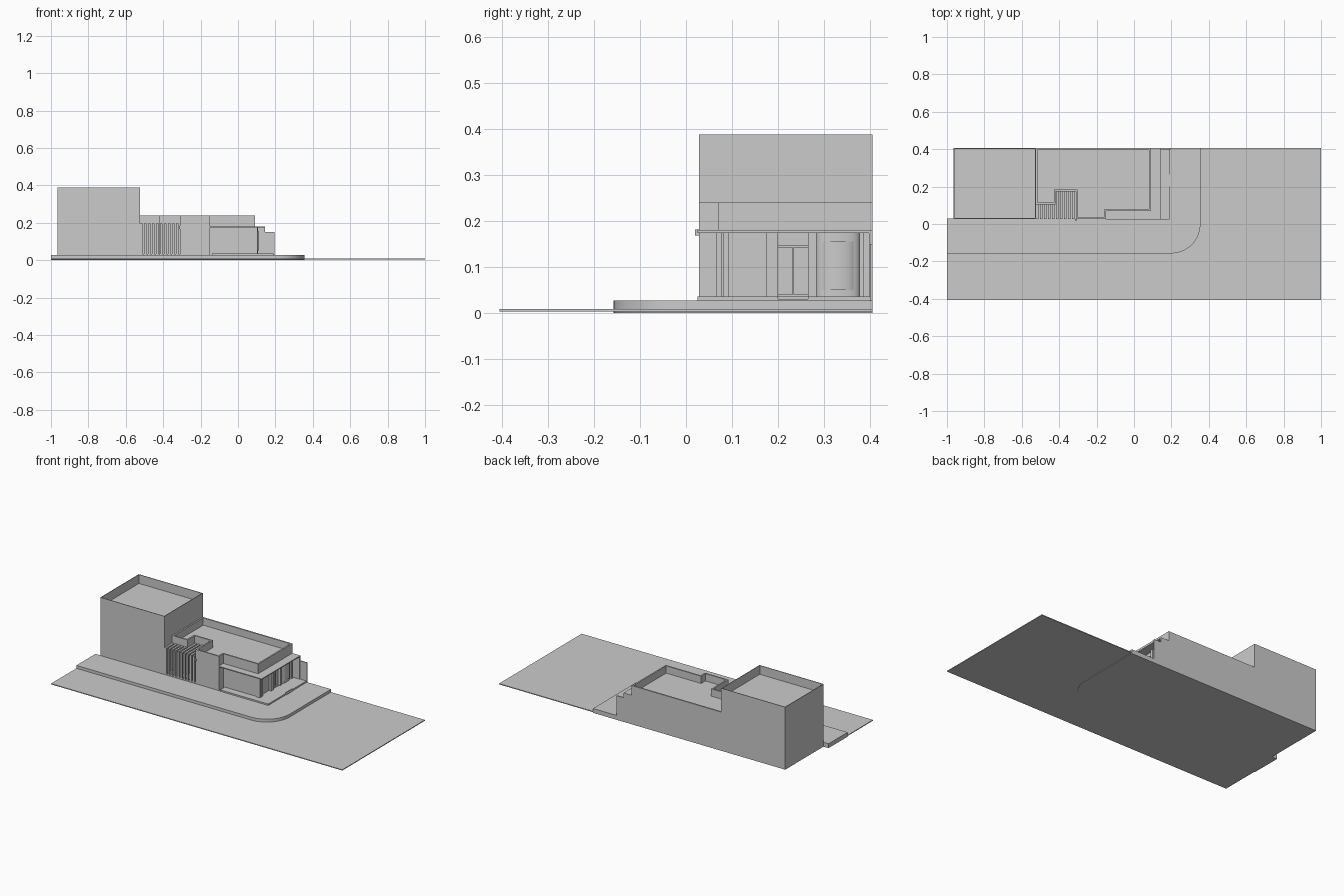
import bpy, bmesh, math

if "Cube" in bpy.data.objects:
    bpy.data.objects.remove(bpy.data.objects["Cube"])


def prism(name, pts, z0, z1, rim=0.0, drop=0.0):
    """Vertical prism from a counter-clockwise outline, optionally with a sunken top inside a rim."""
    bm = bmesh.new()
    base = bm.faces.new([bm.verts.new((x, y, z0)) for x, y in pts])
    ext = bmesh.ops.extrude_face_region(bm, geom=[base], use_keep_orig=True)
    for v in ext["geom"]:
        if isinstance(v, bmesh.types.BMVert):
            v.co.z = z1
    bmesh.ops.recalc_face_normals(bm, faces=bm.faces[:])
    if rim:
        top = max(bm.faces, key=lambda f: f.calc_center_median().z)
        bmesh.ops.inset_region(bm, faces=[top], thickness=rim, use_even_offset=True)
        new = bmesh.ops.extrude_discrete_faces(bm, faces=[top])["faces"][0]
        for v in new.verts:
            v.co.z -= drop
    me = bpy.data.meshes.new(name)
    bm.to_mesh(me)
    bm.free()
    ob = bpy.data.objects.new(name, me)
    bpy.context.collection.objects.link(ob)
    return ob


def box(name, x0, x1, y0, y1, z0, z1, **kw):
    return prism(name, [(x0, y0), (x1, y0), (x1, y1), (x0, y1)], z0, z1, **kw)


def smooth(ob):
    bpy.ops.object.select_all(action='DESELECT')
    ob.select_set(True)
    bpy.context.view_layer.objects.active = ob
    bpy.ops.object.shade_smooth_by_angle(angle=math.radians(30))


BACK, FRONT, PAVE = 0.405, 0.028, 0.027

# Road slab, left open behind the plot on the left
prism("road", [(-1, -0.405), (1, -0.405), (1, BACK), (-0.965, BACK),
               (-0.965, 0.03), (-1, 0.03)], 0.004, 0.009)

# Raised pavement with a rounded street corner
arc = [(0.2 + 0.155 * math.sin(a), -0.157 * math.cos(a))
       for a in (i * math.pi / 32 for i in range(17))]
smooth(prism("pavement", [(-1, -0.157)] + arc +
             [(0.355, BACK), (-0.965, BACK), (-0.965, 0.03), (-1, 0.03)], 0, PAVE))

# Tall auditorium block with a sunken roof
box("tower", -0.965, -0.525, FRONT, BACK, PAVE, 0.388, rim=0.004, drop=0.055)

# Low wing with stepped front and parapet
prism("low_wing", [(-0.525, 0.105), (-0.42, 0.105), (-0.42, 0.175), (-0.31, 0.175),
                   (-0.31, FRONT), (-0.15, FRONT), (-0.15, 0.07), (0.09, 0.07),
                   (0.09, BACK), (-0.525, BACK)], PAVE, 0.24, rim=0.009, drop=0.045)

# Slatted screen: each slat is an upright at the front and a beam back to the wall
N = 10
for i in range(N):
    x = -0.523 + i * 0.0213
    back = 0.105 if x < -0.425 else 0.175
    box(f"screen_upright_{i}", x, x + 0.012, FRONT, 0.038, PAVE, 0.195)
    box(f"screen_beam_{i}", x, x + 0.012, 0.038, back, 0.183, 0.195)
box("screen_sill", -0.525, -0.31, FRONT, 0.042, PAVE, 0.034)
box("wall_lamp", -0.315, -0.306, 0.02, FRONT, 0.168, 0.182)

# Entrance canopy wrapping the front and the right side
prism("canopy", [(-0.15, 0.025), (0.145, 0.025), (0.145, BACK), (0.08, BACK),
                 (0.08, 0.08), (-0.15, 0.08)], 0.174, 0.18)

# Entrance plinth, notched for a low step at the door
prism("plinth", [(-0.14, 0.025), (0.19, 0.025), (0.19, 0.2), (0.183, 0.2), (0.183, 0.265),
                 (0.19, 0.265), (0.19, BACK), (0.08, BACK), (0.08, 0.08), (-0.14, 0.08)],
      PAVE, 0.036)
box("door_step", 0.183, 0.193, 0.2, 0.265, PAVE, 0.031)

# Rear boundary wall, stepping down towards the street
box("rear_wall_high", 0.09, 0.145, 0.397, BACK, PAVE, 0.18)
box("rear_wall_low", 0.145, 0.195, 0.399, BACK, PAVE, 0.15)

# Facade piers on the right side
for i, (y0, y1) in enumerate([(0.065, 0.078), (0.08, 0.093), (0.175, 0.2),
                              (0.265, 0.283), (0.377, 0.385)]):
    box(f"pier_{i}", 0.08, 0.105, y0, y1, 0.036, 0.175)

# Door frame: transom, threshold and centre stile
box("door_transom", 0.09, 0.097, 0.2, 0.265, 0.143, 0.148)
box("door_threshold", 0.09, 0.097, 0.2, 0.265, 0.036, 0.04)
box("door_stile", 0.09, 0.095, 0.231, 0.234, 0.04, 0.143)


# Curved bay with a raised display panel
def bay(name, half, depth, z0, z1):
    pts = [(0.088 + depth * math.cos(a), 0.33 + half * math.sin(a))
           for a in (-math.pi / 2 + i * math.pi / 16 for i in range(17))]
    smooth(prism(name, pts, z0, z1))


bay("curved_bay", 0.047, 0.018, 0.036, 0.175)
bay("bay_display_panel", 0.041, 0.022, 0.05, 0.155)
